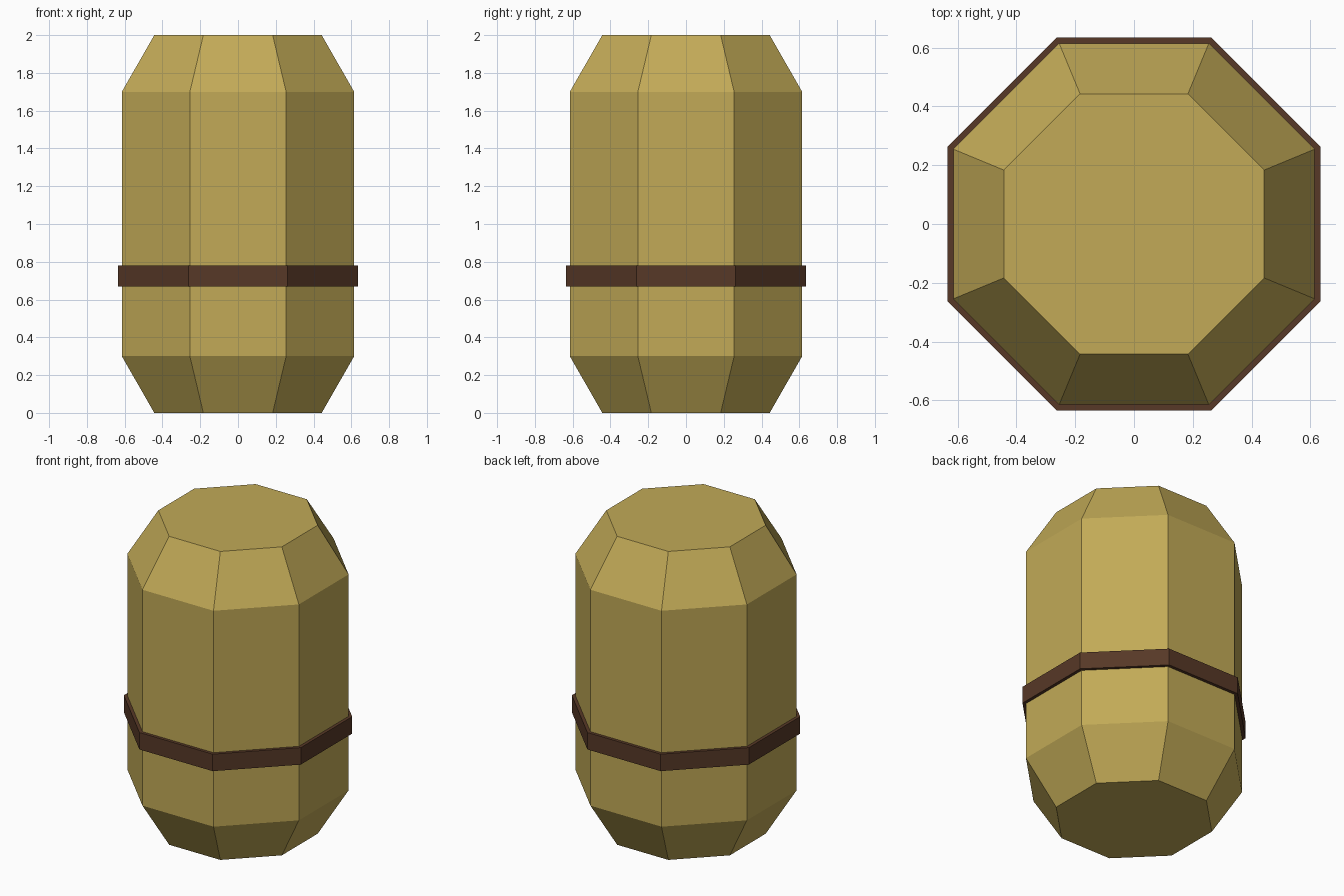
import bpy
import bmesh
import math

SIDES = 8

cube = bpy.data.objects.get("Cube")
if cube:
    bpy.data.objects.remove(cube, do_unlink=True)


def make_material(name, rgb):
    mat = bpy.data.materials.new(name)
    mat.use_nodes = True
    mat.diffuse_color = (*rgb, 1)
    mat.node_tree.nodes["Principled BSDF"].inputs["Base Color"].default_value = (*rgb, 1)
    return mat


def octagonal_lathe(name, profile, mat, closed=False):
    """Sweep (flat half-width, height) points around z; cap the ends unless closed."""
    bm = bmesh.new()
    rings = []
    for half_width, z in profile:
        r = half_width / math.cos(math.pi / SIDES)
        angles = [(i + 0.5) * math.tau / SIDES for i in range(SIDES)]
        rings.append([bm.verts.new((r * math.cos(a), r * math.sin(a), z)) for a in angles])
    pairs = list(zip(rings, rings[1:]))
    if closed:
        pairs.append((rings[-1], rings[0]))
    for low, high in pairs:
        for i in range(SIDES):
            j = (i + 1) % SIDES
            bm.faces.new((low[i], low[j], high[j], high[i]))
    if not closed:
        bm.faces.new(rings[0][::-1])
        bm.faces.new(rings[-1])
    bmesh.ops.recalc_face_normals(bm, faces=bm.faces[:])
    mesh = bpy.data.meshes.new(name)
    bm.to_mesh(mesh)
    bm.free()
    mesh.materials.append(mat)
    obj = bpy.data.objects.new(name, mesh)
    bpy.context.collection.objects.link(obj)
    return obj


straw = make_material("straw yellow", (0.539, 0.402, 0.095))
leather = make_material("dark brown", (0.095, 0.040, 0.020))

# Bale body with chamfered ends
octagonal_lathe("bale_body", [(0.443, 0), (0.615, 0.3), (0.615, 1.7), (0.443, 2)], straw)

# Strap wrapped around the lower half
octagonal_lathe("strap", [(0.614, 0.67), (0.635, 0.67), (0.635, 0.78), (0.614, 0.78)],
                leather, closed=True)
